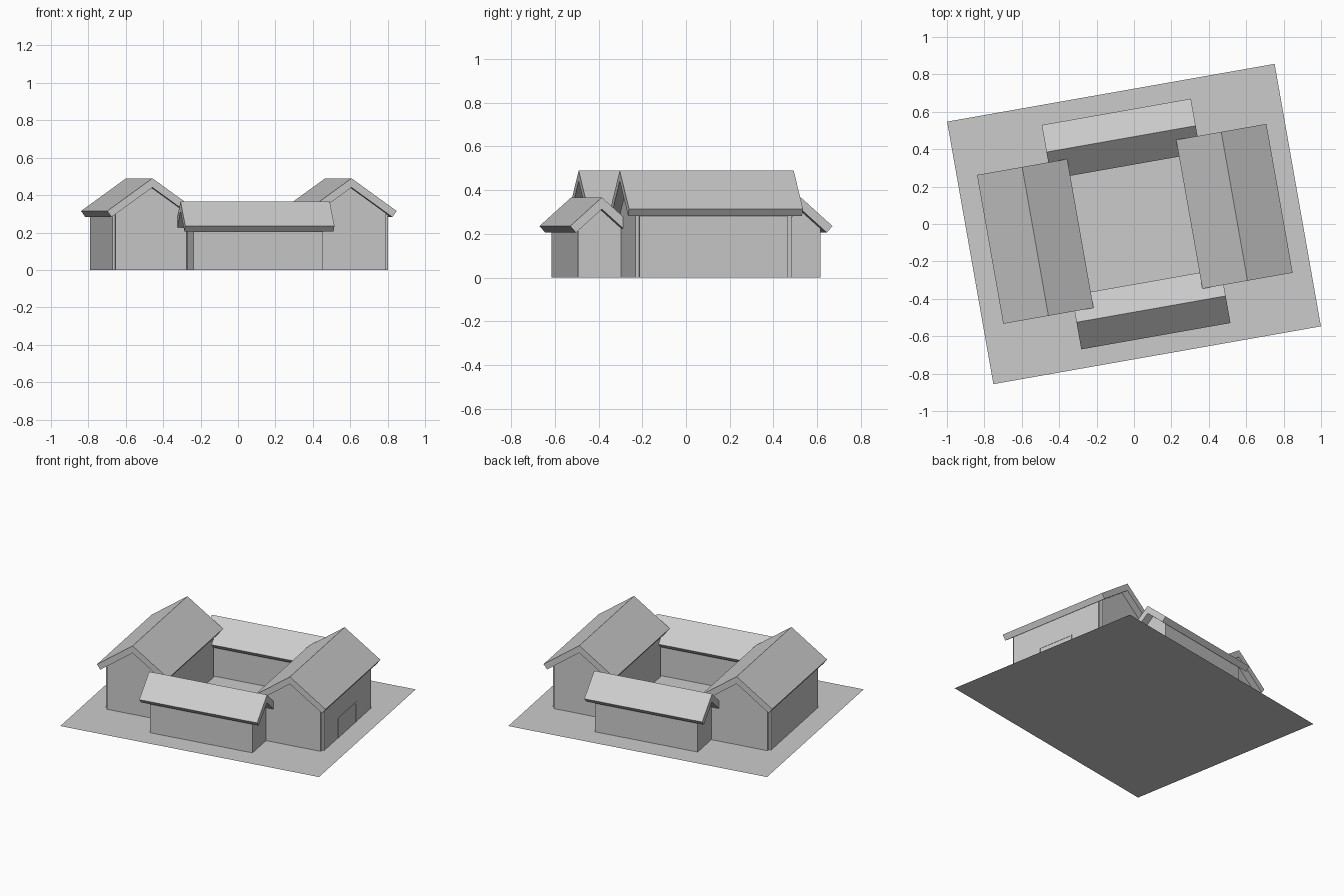
import bpy, bmesh, math
from mathutils import Matrix

if "Cube" in bpy.data.objects:
    bpy.data.objects.remove(bpy.data.objects["Cube"])

ROT = Matrix.Rotation(math.radians(10), 4, 'Z')   # whole compound is turned 10 degrees


def prism(name, profile, length, centre, turn=0.0):
    """Extrude an (across, z) profile along local y, then place it."""
    bm = bmesh.new()
    vs = [bm.verts.new((a, -length / 2, z)) for a, z in profile]
    face = bm.faces.new(vs)
    ext = bmesh.ops.extrude_face_region(bm, geom=[face])
    moved = [g for g in ext['geom'] if isinstance(g, bmesh.types.BMVert)]
    bmesh.ops.translate(bm, verts=moved, vec=(0, length, 0))
    bmesh.ops.recalc_face_normals(bm, faces=bm.faces)
    me = bpy.data.meshes.new(name)
    bm.to_mesh(me)
    bm.free()
    ob = bpy.data.objects.new(name, me)
    bpy.context.collection.objects.link(ob)
    ob.matrix_world = (ROT @ Matrix.Translation((centre[0], centre[1], 0))
                       @ Matrix.Rotation(turn, 4, 'Z'))
    return ob


def roof_profile(half, ridge, eave, t):
    """Two sloping slabs with square-cut eaves meeting at the ridge."""
    ang = math.atan2(ridge - eave, half)
    dx, dz = t * math.sin(ang), t * math.cos(ang)
    return [(-half, eave), (0, ridge), (half, eave), (half - dx, eave - dz),
            (0, ridge - t / math.cos(ang)), (-half + dx, eave - dz)]


def wall_profile(half, peak, slope):
    """Gabled wall section reaching the roof underside."""
    side = peak - slope * half
    return [(-half, 0), (half, 0), (half, side), (0, peak), (-half, side)]


# ground sheet
bpy.ops.mesh.primitive_plane_add(size=1)
ground = bpy.context.object
ground.name = "ground"
ground.matrix_world = ROT @ Matrix.Diagonal((1.778, 1.425, 1, 1))

# two tall side halls, ridge running front to back
for side, u in (("left", -0.536), ("right", 0.545)):
    prism(side + "_hall_roof", roof_profile(0.245, 0.49, 0.315, 0.04), 0.808, (u, 0))
    prism(side + "_hall_body", wall_profile(0.208, 0.442, 0.714), 0.69, (u, -0.003))
    prism(side + "_hall_gables", wall_profile(0.193, 0.442, 0.714), 0.725, (u, -0.003))

# two low wings, ridge running left to right
for end, v in (("front", -0.464), ("back", 0.46)):
    prism(end + "_wing_roof", roof_profile(0.147, 0.367, 0.236, 0.04), 0.81,
          (0.011, v), math.pi / 2)
    prism(end + "_wing_body", wall_profile(0.101, 0.315, 0.891), 0.705,
          (0.0105, v), math.pi / 2)

# doorway frame and panel on the outer side of the right hall
w, h, f = 0.132, 0.137, 0.009
prism("door_frame", [(-w, 0), (-w, h), (w, h), (w, 0), (w - f, 0),
                     (w - f, h - f), (-w + f, h - f), (-w + f, 0)],
      0.012, (0.75, -0.006), math.pi / 2)
prism("door_panel", [(-w + f, 0), (-w + f, h - f), (w - f, h - f), (w - f, 0)],
      0.008, (0.75, -0.006), math.pi / 2)
